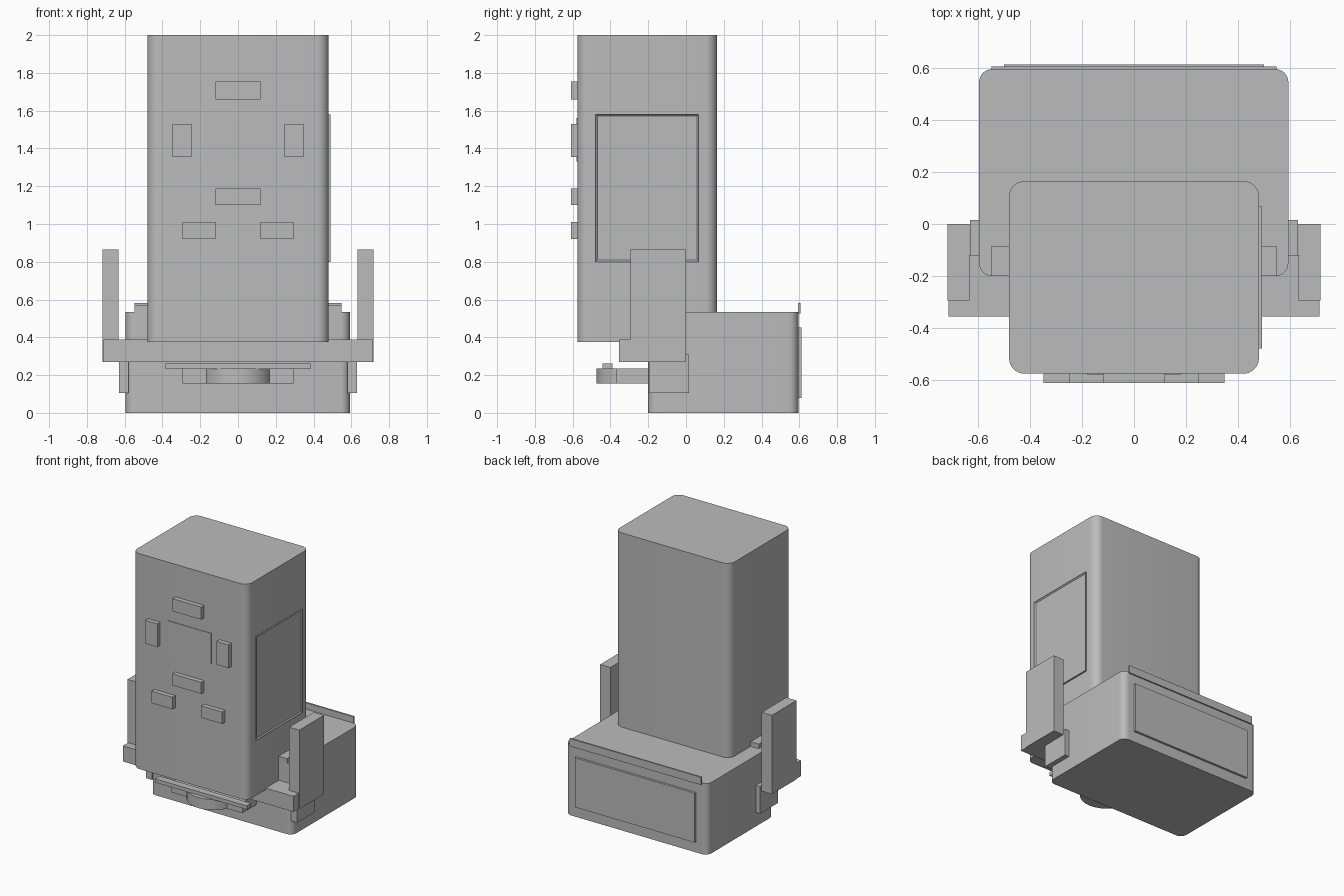
import bpy, bmesh, math

if "Cube" in bpy.data.objects:
    bpy.data.objects.remove(bpy.data.objects["Cube"])

grey = bpy.data.materials.new("plain_grey")
grey.diffuse_color = (0.5, 0.5, 0.5, 1)
grey.use_nodes = True
grey.node_tree.nodes["Principled BSDF"].inputs["Base Color"].default_value = grey.diffuse_color


def finish(name, bm, smooth=False):
    mesh = bpy.data.meshes.new(name)
    bmesh.ops.recalc_face_normals(bm, faces=bm.faces)
    bm.to_mesh(mesh)
    bm.free()
    mesh.materials.append(grey)
    ob = bpy.data.objects.new(name, mesh)
    bpy.context.collection.objects.link(ob)
    if smooth:
        bpy.ops.object.select_all(action='DESELECT')
        ob.select_set(True)
        bpy.context.view_layer.objects.active = ob
        bpy.ops.object.shade_smooth_by_angle(angle=math.radians(35))
    return ob


def box(name, x, y, z, radius=0, inset_side=None):
    """Box from min/max ranges, optionally with rounded upright edges
    or a recessed panel on its +x side."""
    bm = bmesh.new()
    bmesh.ops.create_cube(bm, size=1)
    for v in bm.verts:
        v.co = [r[0] if c < 0 else r[1] for c, r in zip(v.co, (x, y, z))]
    if radius:
        upright = [e for e in bm.edges
                   if abs(e.verts[0].co.z - e.verts[1].co.z) > 0.01]
        bmesh.ops.bevel(bm, geom=upright, offset=radius, segments=8,
                        profile=0.5, affect='EDGES')
    if inset_side:
        bm.normal_update()
        face = [f for f in bm.faces if f.normal.x > 0.9]
        bmesh.ops.inset_region(bm, faces=face, thickness=inset_side)
        for v in face[0].verts:
            v.co.x -= 0.008
    return finish(name, bm, radius > 0)


def pair(name, x, y, z):
    box(name + "_right", x, y, z)
    box(name + "_left", (-x[1], -x[0]), y, z)


# Main masses
box("base", (-0.595, 0.593), (-0.2, 0.595), (0, 0.535), 0.05)
box("tall_body", (-0.48, 0.48), (-0.575, 0.165), (0.375, 2), 0.06)

# Raised blocks on the front
front = (-0.61, -0.57)
box("upper_front_block", (-0.12, 0.12), front, (1.66, 1.755))
box("middle_front_block", (-0.12, 0.12), front, (1.10, 1.187))
pair("side_front_block", (0.247, 0.348), front, (1.355, 1.53))
pair("lower_front_block", (0.12, 0.295), front, (0.92, 1.01))
box("front_screen", (-0.18, 0.18), (-0.579, -0.57), (1.33, 1.56))

# Framed side panel
box("side_panel", (0.475, 0.491), (-0.478, 0.067), (0.8, 1.58), inset_side=0.012)

# Cross bar, armrests, clips and hinge pegs
box("cross_bar", (-0.712, 0.712), (-0.355, -0.12), (0.27, 0.388))
pair("armrest", (0.632, 0.717), (-0.293, 0), (0.27, 0.865))
pair("side_clip", (0.58, 0.63), (-0.195, 0.015), (0.105, 0.31))
box("hinge_peg", (-0.548, 0.548), (-0.2, -0.085), (0.5, 0.57))

# Front step
box("step_block", (-0.295, 0.295), (-0.37, -0.19), (0.155, 0.235))
bm = bmesh.new()
bmesh.ops.create_cone(bm, cap_ends=True, segments=48, radius1=0.185,
                      radius2=0.185, depth=0.08)
bmesh.ops.translate(bm, vec=(0, -0.29, 0.195), verts=bm.verts)
finish("step_disc", bm, True)
box("step_strip", (-0.383, 0.383), (-0.442, -0.39), (0.233, 0.261))

# Back details
box("back_panel", (-0.5, 0.5), (0.59, 0.612), (0.08, 0.453))
box("back_ridge", (-0.548, 0.548), (0.592, 0.605), (0.525, 0.583))
